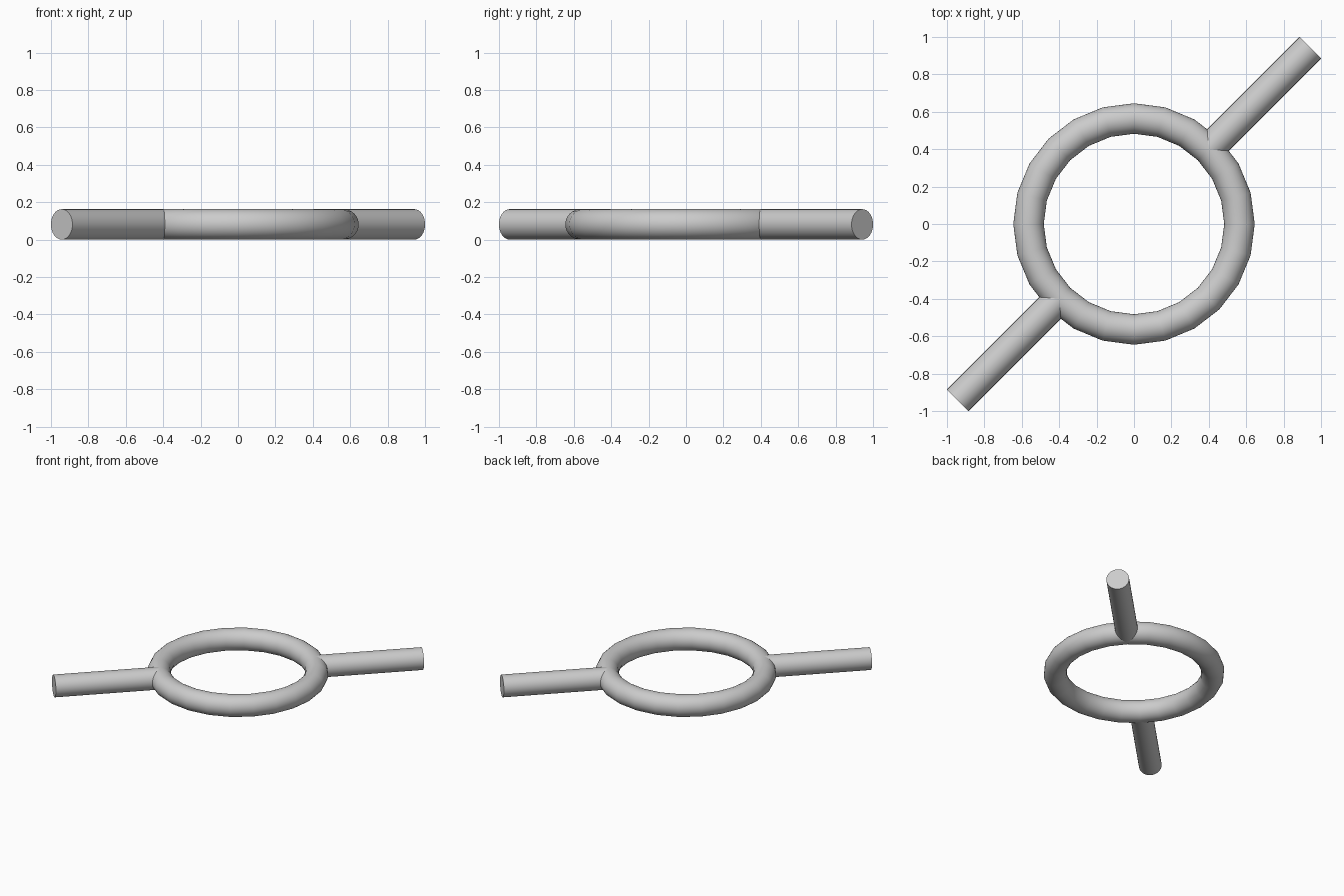
import bpy
import math
from mathutils import Vector

cube = bpy.data.objects.get("Cube")
if cube:
    bpy.data.objects.remove(cube, do_unlink=True)

TUBE = 0.0815        # shared radius of ring and handles
RING = 0.564         # radius of the ring's centre line
REACH = 1.333        # distance from centre to a handle's end

grey = bpy.data.materials.new("plain grey")
grey.use_nodes = True
grey.diffuse_color = (0.6, 0.6, 0.6, 1)
grey.node_tree.nodes["Principled BSDF"].inputs["Base Color"].default_value = (0.6, 0.6, 0.6, 1)


def finish(name):
    obj = bpy.context.object
    obj.name = name
    obj.data.materials.append(grey)
    bpy.ops.object.shade_smooth_by_angle(angle=math.radians(40))


# Ring lying flat
bpy.ops.mesh.primitive_torus_add(major_radius=RING, minor_radius=TUBE,
                                 major_segments=24, minor_segments=32,
                                 location=(0, 0, TUBE))
finish("ring")

# Two opposite diagonal handles, starting at the ring's centre line
for name, side in (("back_left_handle", 1), ("front_right_handle", -1)):
    direction = Vector((side, side, 0)).normalized()
    centre = direction * (RING + REACH) / 2
    centre.z = TUBE
    bpy.ops.mesh.primitive_cylinder_add(vertices=32, radius=TUBE, depth=REACH - RING,
                                        location=centre,
                                        rotation=direction.to_track_quat("Z", "Y").to_euler())
    finish(name)
